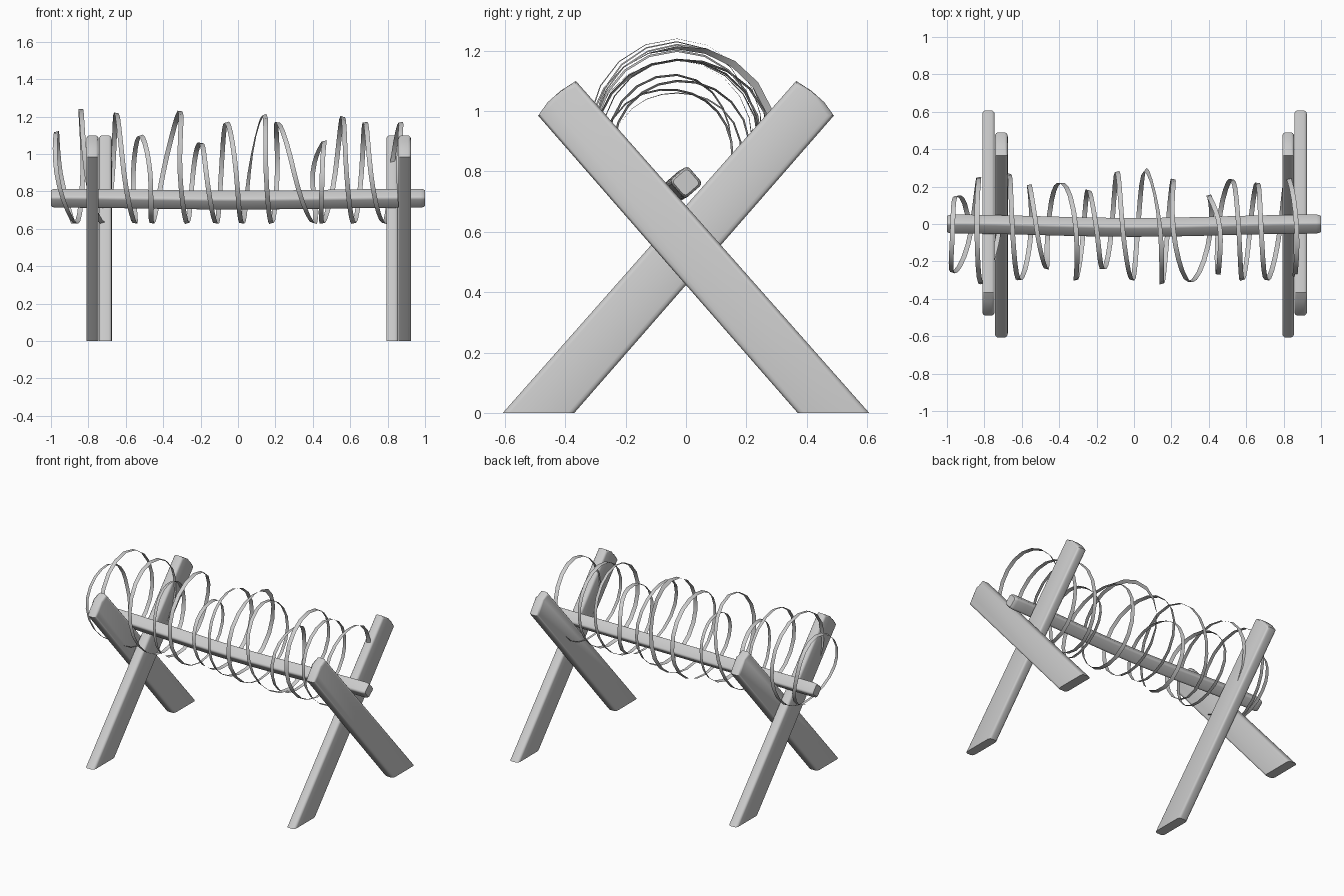
import bpy, bmesh, math
from mathutils import Vector

if "Cube" in bpy.data.objects:
    bpy.data.objects.remove(bpy.data.objects["Cube"])


def finish(name, bm, angle=40):
    bmesh.ops.recalc_face_normals(bm, faces=bm.faces)
    me = bpy.data.meshes.new(name)
    bm.to_mesh(me)
    bm.free()
    ob = bpy.data.objects.new(name, me)
    bpy.context.collection.objects.link(ob)
    bpy.ops.object.select_all(action='DESELECT')
    ob.select_set(True)
    bpy.context.view_layer.objects.active = ob
    bpy.ops.object.shade_smooth_by_angle(angle=math.radians(angle))
    return ob


# Crossed planks: slanted outline with a bulging top end and a flat foot
OUTLINE = [(0.37, 0.004), (0.607, 0.004), (-0.365, 1.10),
           (-0.415, 1.068), (-0.458, 1.03), (-0.49, 0.985)]


def plank(name, x0, x1, side):
    bm = bmesh.new()
    a = [bm.verts.new((x0, y * side, z)) for y, z in OUTLINE]
    b = [bm.verts.new((x1, y * side, z)) for y, z in OUTLINE]
    n = len(a)
    bm.faces.new(a)
    bm.faces.new(b[::-1])
    for i in range(n):
        j = (i + 1) % n
        bm.faces.new((a[i], b[i], b[j], a[j]))
    # round the long and top edges, keep the foot crisp
    rim = [e for e in bm.edges
           if abs(e.verts[0].co.x - e.verts[1].co.x) < 1e-5
           and max(v.co.z for v in e.verts) > 0.1]
    bmesh.ops.bevel(bm, geom=rim, offset=0.017, segments=3, profile=0.5, affect='EDGES')
    for v in bm.verts:
        v.co.z = max(v.co.z, 0.0)
        if v.co.z < 0.005:
            v.co.z = 0.0
    return finish(name, bm)


plank("left_outer_plank", -0.811, -0.745, 1)
plank("left_inner_plank", -0.744, -0.675, -1)
plank("right_inner_plank", 0.793, 0.856, -1)
plank("right_outer_plank", 0.857, 0.925, 1)


# Cross beam: rounded square section turned on its corner, sagging in the middle
def beam():
    half, r, turn = 0.04, 0.014, math.radians(41)
    section = []
    for k in range(4):
        for s in range(4):
            t = math.radians(k * 90 + s * 30)
            c = math.radians(45 + k * 90)
            p = Vector(((half - r) * math.sqrt(2) * math.cos(c) + r * math.cos(t),
                        (half - r) * math.sqrt(2) * math.sin(c) + r * math.sin(t)))
            section.append((p.x * math.cos(turn) - p.y * math.sin(turn),
                            p.x * math.sin(turn) + p.y * math.cos(turn)))
    stations = [(-1, 0.82), (-0.992, 0.94), (-0.975, 1)]
    stations += [(-0.9 + 0.15 * i, 1) for i in range(13)]
    stations += [(0.975, 1), (0.992, 0.94), (1, 0.82)]
    bm = bmesh.new()
    rings = []
    for x, s in stations:
        dip = math.cos(x * math.pi / 2) ** 2
        rings.append([bm.verts.new((x, y * s - 0.018 * dip, 0.764 + z * s - 0.010 * dip))
                      for y, z in section])
    for a, b in zip(rings, rings[1:]):
        for i in range(len(a)):
            j = (i + 1) % len(a)
            bm.faces.new((a[i], a[j], b[j], b[i]))
    bm.faces.new(rings[0])
    bm.faces.new(rings[-1])
    finish("cross_beam", bm)


beam()

# Coiled wire: per turn, x and radius at the back, top and front, then x at the bottom
TURNS = [
    (-.95, .18, -.97, .22, -.97, .23, -.87), (-.83, .28, -.84, .34, -.81, .29, -.72),
    (-.67, .30, -.65, .32, -.61, .27, -.55), (-.56, .24, -.52, .20, -.47, .21, -.46),
    (-.40, .25, -.31, .33, -.31, .27, -.27), (-.24, .21, -.20, .16, -.17, .21, -.12),
    (-.09, .31, -.06, .27, -.01, .27, .02), (.06, .32, .14, .31, .15, .29, .18),
    (.21, .27, .21, .27, .30, .28, .41), (.40, .18, .46, .17, .45, .24, .45),
    (.52, .27, .56, .30, .58, .27, .62), (.66, .25, .68, .27, .71, .27, .78),
    (.82, .28, .87, .27, .86, .25, .88)]


def smooth(a, b, c, d, t):
    return 0.5 * (2 * b + (c - a) * t + (2 * a - 5 * b + 4 * c - d) * t * t
                  + (3 * b - a - 3 * c + d) * t ** 3)


def coil():
    keys = [(-.88, .27)]
    for t in TURNS:
        keys += [(t[0], t[1]), (t[2], t[3]), (t[4], t[5]), (t[6], .27)]
    steps, width = 5, 0.026
    bm = bmesh.new()
    prev = None
    last = len(keys) - 1
    for i in range(last * steps + 1):
        k = min(i // steps, last - 1)
        f = i / steps - k
        near = [keys[min(max(k + o, 0), last)] for o in (-1, 0, 1, 2)]
        x = smooth(*[p[0] for p in near], f)
        r = smooth(*[p[1] for p in near], f)
        ang = -math.pi / 2 + i / steps * math.pi / 2
        radial = Vector((0, math.cos(ang), math.sin(ang)))
        centre = Vector((x, -0.03, 0.9)) + radial * r
        # the strip leans a little, and twists edge-on near the middle
        twist = 0.3 * math.sin(i * 0.11) + 1.3 * math.exp(-((i / steps - 29.4) / 0.7) ** 2)
        across = (Vector((math.cos(twist), 0, 0)) + radial * math.sin(twist)) * width / 2
        pair = (bm.verts.new(centre - across), bm.verts.new(centre + across))
        if prev:
            bm.faces.new((prev[0], prev[1], pair[1], pair[0]))
        prev = pair
    finish("wire_coil", bm, 30)


coil()
